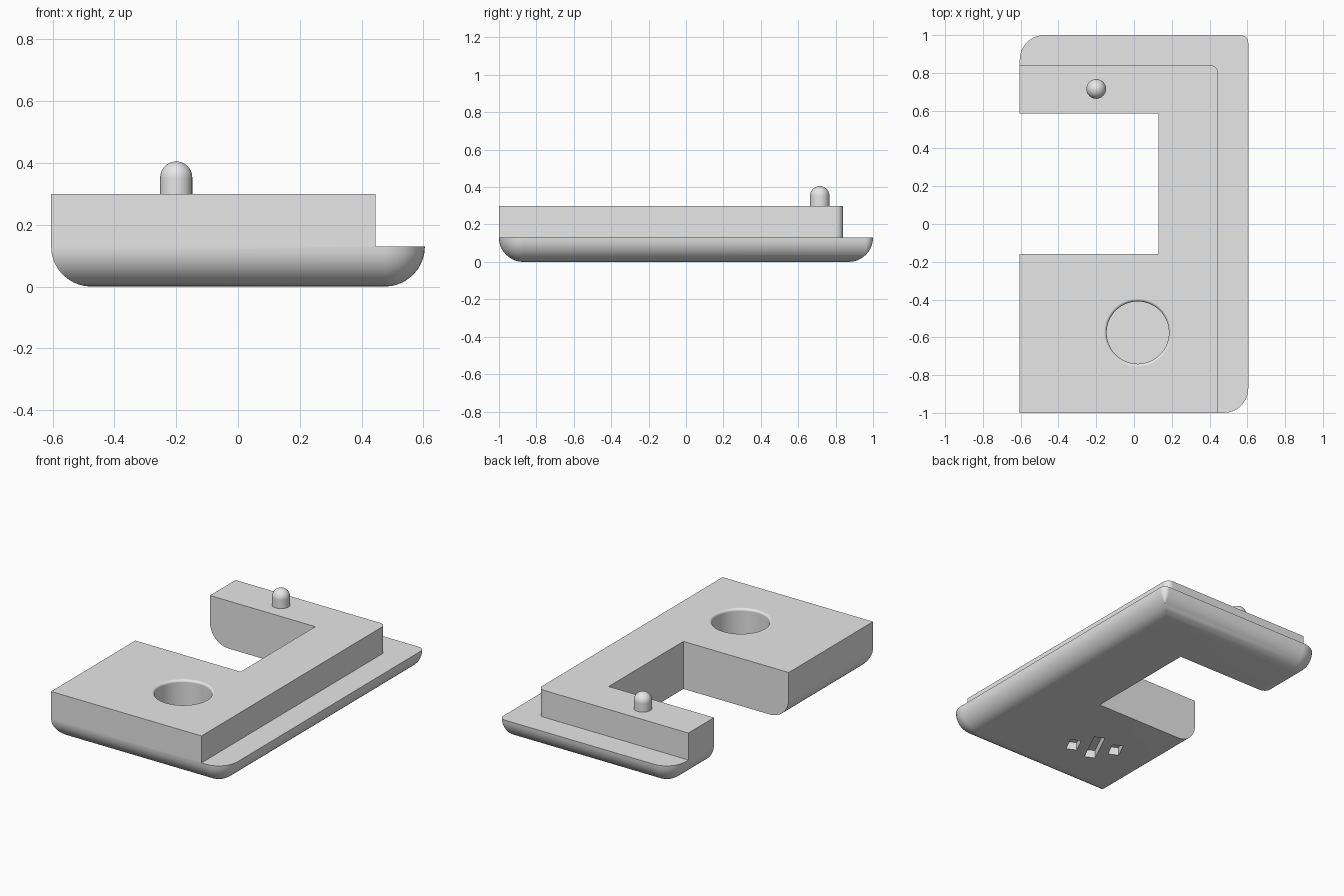
import bpy
import bmesh
from math import sin, cos, pi, radians

cube = bpy.data.objects.get("Cube")
if cube:
    bpy.data.objects.remove(cube)

grey = bpy.data.materials.new("light_grey")
grey.use_nodes = True
grey.diffuse_color = (0.8, 0.8, 0.8, 1)
for node in grey.node_tree.nodes:
    if node.type == "BSDF_PRINCIPLED":
        node.inputs["Base Color"].default_value = grey.diffuse_color

HX, HY, TOP, STEP = 0.605, 1.0, 0.3, 0.13
ROUND = 0.13


def loft(name, rings):
    """Solid skinned through rings of equal point count, capped at both ends."""
    bm = bmesh.new()
    loops = [[bm.verts.new(p) for p in ring] for ring in rings]
    n = len(loops[0])
    for a, b in zip(loops, loops[1:]):
        for i in range(n):
            j = (i + 1) % n
            bm.faces.new((a[i], a[j], b[j], b[i]))
    bm.faces.new(loops[0][::-1])
    bm.faces.new(loops[-1])
    bmesh.ops.remove_doubles(bm, verts=bm.verts, dist=0.0001)
    bmesh.ops.recalc_face_normals(bm, faces=bm.faces)
    mesh = bpy.data.meshes.new(name)
    bm.to_mesh(mesh)
    bm.free()
    mesh.materials.append(grey)
    obj = bpy.data.objects.new(name, mesh)
    bpy.context.collection.objects.link(obj)
    return obj


def prism(name, outline, z0, z1):
    return loft(name, [[(x, y, z) for x, y in outline] for z in (z0, z1)])


def rectangle(x0, x1, y0, y1):
    return [(x0, y0), (x1, y0), (x1, y1), (x0, y1)]


def corner(x, y, r, start, steps=10):
    """Arc points around a centre, covering a quarter turn."""
    angles = [start + pi / 2 * i / steps for i in range(steps + 1)]
    return [(x + r * cos(a), y + r * sin(a)) for a in angles]


def plate_ring(inset, z):
    """Outline of the plate, shrunk by an inset."""
    points = []
    corners = ((1, 1, 0.04), (-1, 1, ROUND), (-1, -1, 0), (1, -1, ROUND))
    for k, (sx, sy, radius) in enumerate(corners):
        r = max(radius - inset, 0)
        points += corner(sx * (HX - inset - r), sy * (HY - inset - r), r, k * pi / 2)
    return [(x, y, z) for x, y in points]


def turned(name, x, y, profile, sides=64):
    """Round part from a list of (radius, height)."""
    angles = [2 * pi * i / sides for i in range(sides)]
    return loft(name, [[(x + r * cos(a), y + r * sin(a), z) for a in angles]
                       for r, z in profile])


def carve(target, cutter):
    cutter.hide_render = True
    mod = target.modifiers.new("cut", "BOOLEAN")
    mod.operation = "DIFFERENCE"
    mod.solver = "EXACT"
    mod.object = cutter
    bpy.context.view_layer.objects.active = target
    bpy.ops.object.modifier_apply(modifier=mod.name)
    bpy.data.objects.remove(cutter)


# Plate with a rounded underside
quarter = [pi / 2 * i / 10 for i in range(11)]
rings = [plate_ring(ROUND * (1 - sin(a)), STEP - ROUND * cos(a)) for a in quarter]
body = loft("body", rings + [plate_ring(0, TOP)])

# Ledge along the left and back sides
ledge = [(-0.8, 0.84)] + corner(0.405, 0.80, 0.04, 0)[::-1]
ledge += [(0.445, -1.2), (0.8, -1.2), (0.8, 1.2), (-0.8, 1.2)]
carve(body, prism("ledge_cutter", ledge, STEP, 0.5))

# Open notch in the right side
carve(body, prism("notch_cutter", rectangle(-0.8, 0.13, -0.16, 0.585), -0.2, 0.5))

# Blind round hole with a softened rim
rim = [(0.18 - 0.015 * cos(a), TOP - 0.015 + 0.015 * sin(a)) for a in quarter[::2]]
carve(body, turned("hole_cutter", 0.02, -0.575, [(0.165, 0.09)] + rim + [(0.18, 0.4)]))

# Three slanted slots in the underside
turn = radians(-26)
for offset, length in ((-0.128, 0.11), (0, 0.24), (0.128, 0.11)):
    slot = [(-0.17 + x * cos(turn) - y * sin(turn), -0.565 + x * sin(turn) + y * cos(turn))
            for x, y in rectangle(offset - 0.032, offset + 0.032, -length / 2, length / 2)]
    carve(body, prism("slot_cutter", slot, -0.1, 0.05))

# Domed peg on the back arm
PEG, DOME = 0.052, 0.353
dome = [(PEG * cos(a), DOME + PEG * sin(a)) for a in quarter]
peg = turned("peg", -0.2, 0.715, [(PEG, TOP - 0.01)] + dome, 32)

# Smooth curves, crisp edges
for obj in (body, peg):
    bpy.ops.object.select_all(action="DESELECT")
    obj.select_set(True)
    bpy.context.view_layer.objects.active = obj
    bpy.ops.object.shade_smooth_by_angle(angle=radians(30))
    obj.modifiers.new("even_normals", "WEIGHTED_NORMAL").keep_sharp = True
